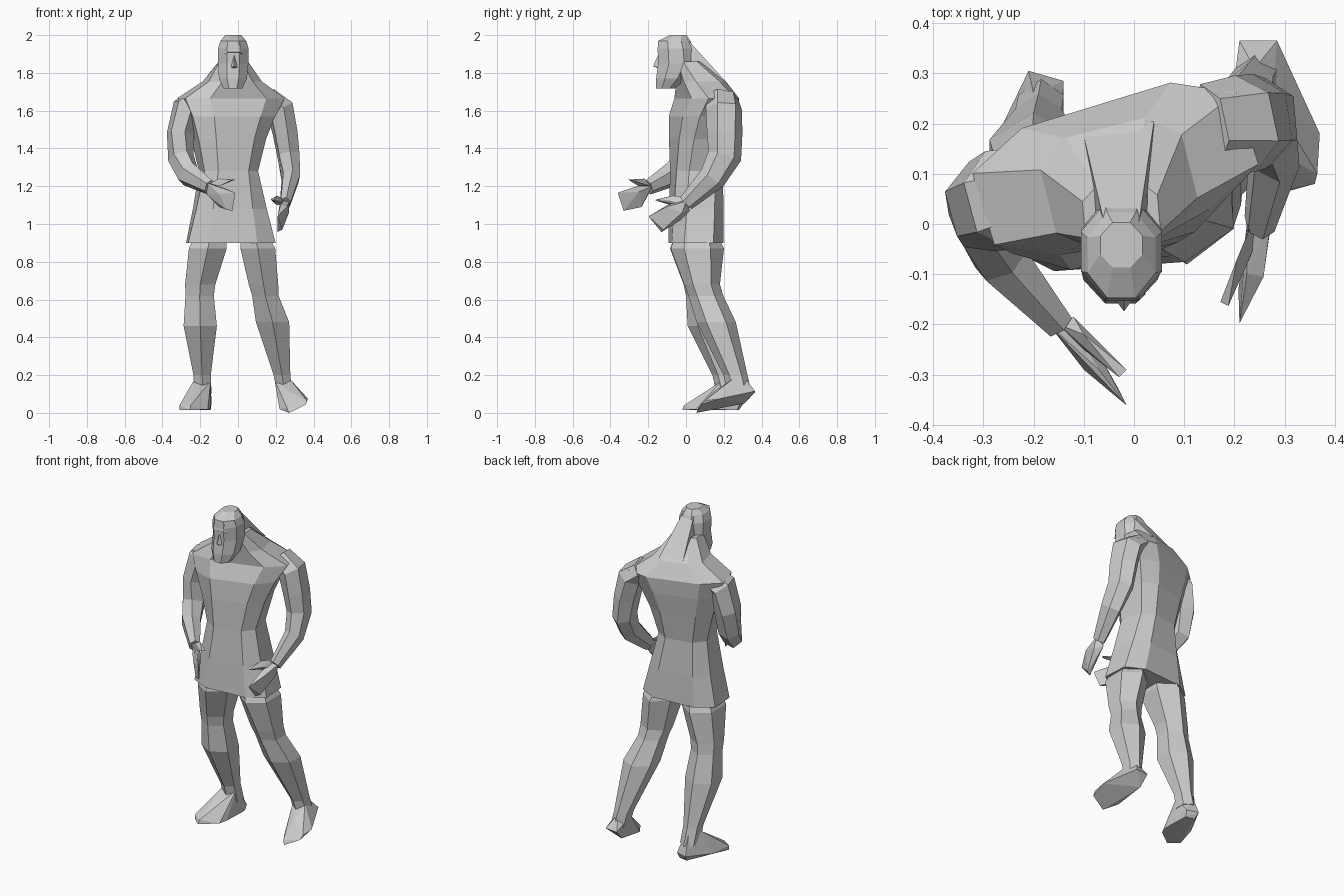
import bpy, bmesh, math
from mathutils import Vector


def finish(bm, name):
    bmesh.ops.recalc_face_normals(bm, faces=bm.faces[:])
    me = bpy.data.meshes.new(name)
    bm.to_mesh(me)
    bm.free()
    ob = bpy.data.objects.new(name, me)
    bpy.context.collection.objects.link(ob)
    return ob


def loft(name, stations, n=6, upright=False, power=1.0):
    """Skin n-sided rings; station = x, y, z, half width, half depth, yaw. power < 1 squares the section."""
    bm = bmesh.new()
    pts = [Vector(s[:3]) for s in stations]
    rings = []
    k = math.cos(math.pi / n)
    shape = lambda c: math.copysign(min(abs(c / k), 1.2) ** power, c)
    for i, s in enumerate(stations):
        a, b = pts[max(i - 1, 0)], pts[min(i + 1, len(pts) - 1)]
        t = Vector((0, 0, 1)) if upright else (b - a).normalized()
        yaw = math.radians(s[5])
        u = Vector((math.cos(yaw), math.sin(yaw), 0))
        u = (u - t * u.dot(t)).normalized()
        v = t.cross(u)
        ring = []
        for j in range(n):
            w = 2 * math.pi * (j + 0.5) / n
            ring.append(bm.verts.new(pts[i] + u * s[3] * shape(math.cos(w)) + v * s[4] * shape(math.sin(w))))
        rings.append(ring)
    for p, q in zip(rings, rings[1:]):
        for j in range(n):
            m = (j + 1) % n
            bm.faces.new((p[j], p[m], q[m], q[j]))
    bm.faces.new(rings[0])
    bm.faces.new(rings[-1])
    return finish(bm, name)


def hull(name, points):
    """Faceted solid around a few points."""
    bm = bmesh.new()
    for p in points:
        bm.verts.new(p)
    res = bmesh.ops.convex_hull(bm, input=bm.verts[:])
    junk = [e for e in res["geom_interior"] + res["geom_unused"] if isinstance(e, bmesh.types.BMVert)]
    bmesh.ops.delete(bm, geom=list(set(junk)), context='VERTS')
    return finish(bm, name)


# Torso, flared tunic skirt and sloping neck
loft("tunic_torso", [
    (-.038, .052, .9, .232, .137, 4),
    (-.043, .055, 1.08, .188, .132, 7),
    (-.05, .055, 1.28, .145, .125, 12),
    (-.05, .07, 1.45, .185, .138, 15),
    (-.045, .085, 1.57, .228, .145, 17),
    (-.037, .11, 1.665, .275, .132, 17),
    (-.03, .08, 1.755, .145, .115, 14),
    (-.025, .015, 1.86, .075, .065, 5)], n=8, upright=True, power=.65)

# Head with beard, hair and nose
loft("head", [
    (-.027, -.108, 1.718, .05, .05, 0),
    (-.027, -.078, 1.77, .074, .08, 0),
    (-.025, -.05, 1.85, .08, .098, 0),
    (-.025, -.055, 1.93, .081, .095, 0),
    (-.025, -.062, 1.97, .068, .085, 0),
    (-.025, -.042, 2.0, .042, .045, 0)], n=8, upright=True)
hull("nose", [(-.02, -.148, 1.895), (-.045, -.14, 1.825), (.005, -.14, 1.825),
              (-.02, -.174, 1.835), (-.02, -.13, 1.815)])
hull("brow", [(-.07, -.138, 1.9), (.025, -.138, 1.9), (-.055, -.153, 1.91),
              (.01, -.153, 1.91), (-.055, -.144, 1.955), (.01, -.144, 1.955)])
hull("hair_back", [(-.06, .005, 1.98), (.01, .005, 1.98), (-.075, .05, 1.88), (.025, .05, 1.88),
                   (-.1, .175, 1.76), (.04, .205, 1.76), (-.08, -.02, 1.8), (.03, -.02, 1.8)])

# Arms: shoulder, elbow, wrist
loft("bent_arm", [
    (-.19, .07, 1.67, .05, .075, 15),
    (-.27, .047, 1.615, .068, .088, 15),
    (-.305, .035, 1.48, .062, .08, 15),
    (-.302, .01, 1.35, .057, .07, 25),
    (-.265, -.07, 1.265, .05, .06, 40),
    (-.15, -.2, 1.195, .028, .036, 42)])
loft("lowered_arm", [
    (.15, .195, 1.67, .05, .075, 12),
    (.222, .2, 1.61, .065, .085, 12),
    (.25, .205, 1.48, .06, .082, 8),
    (.268, .205, 1.36, .054, .078, 5),
    (.28, .14, 1.245, .045, .064, 10),
    (.25, .0, 1.11, .027, .038, 12)])

# Hands: flat palms with thumbs
hull("bent_hand", [(-.17, -.2, 1.22), (-.135, -.18, 1.2), (-.165, -.2, 1.155), (-.1, -.235, 1.09),
                   (-.1, -.29, 1.16), (-.03, -.33, 1.07), (-.06, -.32, 1.075),
                   (-.014, -.362, 1.165), (-.07, -.29, 1.19), (-.075, -.25, 1.17)])
hull("bent_thumb", [(-.15, -.2, 1.215), (-.12, -.185, 1.2), (-.1, -.22, 1.24), (-.07, -.235, 1.215),
                    (-.03, -.305, 1.235), (-.015, -.29, 1.235), (-.1, -.25, 1.2)])
hull("lowered_hand", [(.225, .0, 1.13), (.272, .0, 1.12), (.235, .02, 1.07), (.27, -.02, 1.06),
                      (.258, -.105, 1.09), (.225, -.1, 1.1), (.21, -.198, 1.04),
                      (.208, -.13, .957), (.235, -.12, .97), (.24, -.03, 1.02)])
hull("lowered_thumb", [(.23, -.01, 1.14), (.25, -.02, 1.1), (.205, -.07, 1.15), (.225, -.08, 1.12),
                       (.172, -.155, 1.13), (.188, -.163, 1.125), (.205, -.08, 1.1)])

# Legs: thigh, knee, calf, ankle
loft("straight_leg", [
    (-.14, .055, .96, .08, .09, 0),
    (-.16, .056, .87, .1, .122, 0),
    (-.2, .082, .68, .08, .082, 0),
    (-.203, .09, .62, .075, .078, 0),
    (-.2, .115, .46, .088, .092, 0),
    (-.19, .2, .2, .046, .052, 0),
    (-.185, .225, .1, .045, .055, 0)][::-1], upright=True)
loft("trailing_leg", [
    (.08, .055, .96, .07, .09, 0),
    (.105, .06, .87, .092, .122, 0),
    (.135, .085, .68, .078, .082, 0),
    (.145, .105, .62, .07, .08, 0),
    (.183, .16, .48, .088, .09, 0),
    (.233, .262, .2, .044, .055, 0),
    (.245, .28, .12, .042, .055, 0)][::-1], upright=True)

# Feet
hull("straight_foot", [(-.21, .305, .05), (-.14, .285, .05), (-.2, .28, .015), (-.145, .27, .015),
                       (-.235, .19, .17), (-.145, .19, .17), (-.2, .26, .17),
                       (-.285, .15, .03), (-.145, .1, .02), (-.31, .03, .015), (-.31, .03, .04),
                       (-.255, -.02, .015), (-.25, -.01, .04), (-.16, .05, .018), (-.21, .09, .1)])
hull("trailing_foot", [(.21, .365, .11), (.285, .365, .115), (.215, .31, .05), (.195, .25, .17),
                       (.275, .25, .18), (.24, .31, .19), (.37, .18, .075), (.36, .08, .045),
                       (.365, .1, .065), (.27, .055, .0), (.26, .065, .025), (.22, .13, .02),
                       (.27, .15, .115)])
